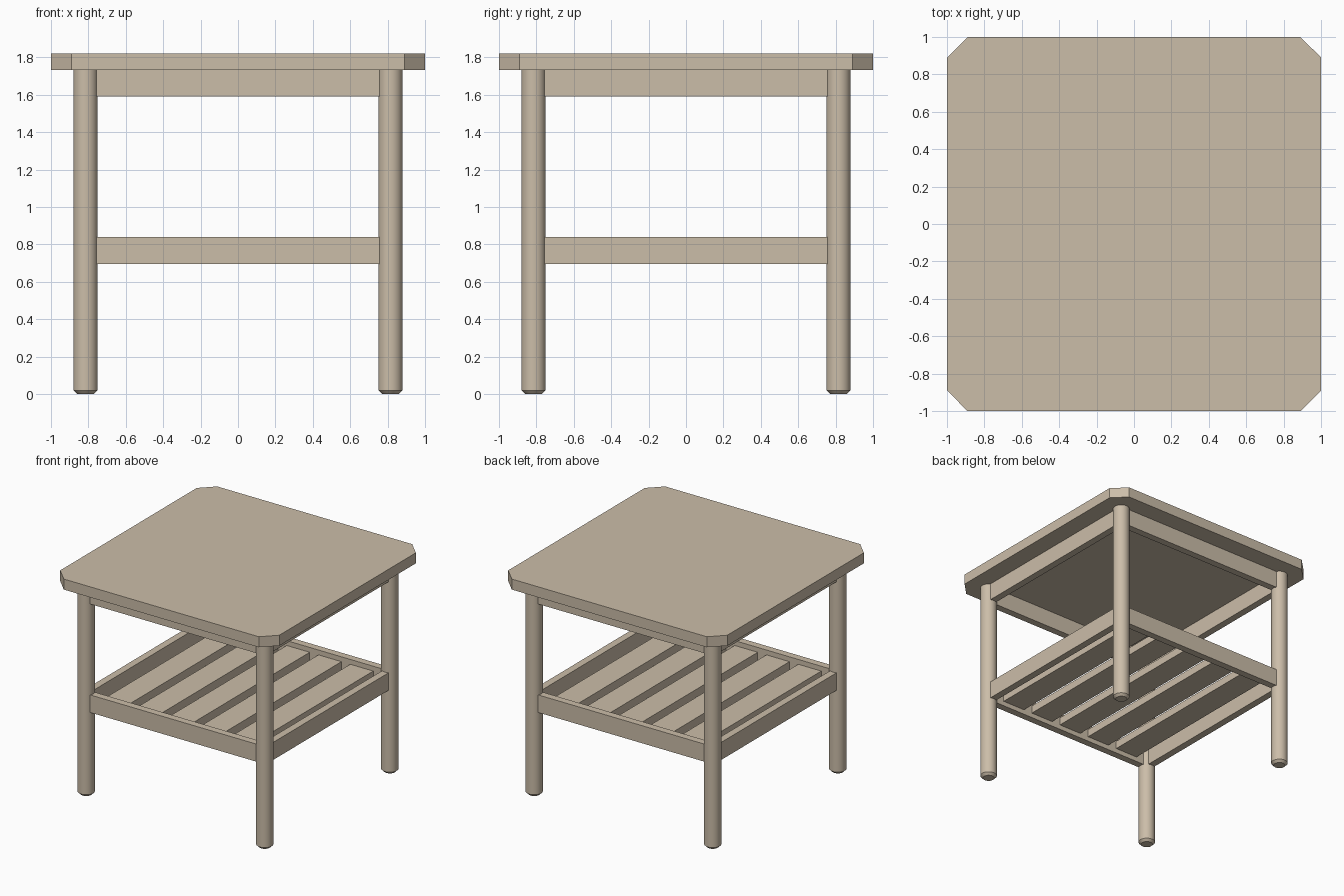
import bpy, bmesh, math

if "Cube" in bpy.data.objects:
    bpy.data.objects.remove(bpy.data.objects["Cube"])

wood = bpy.data.materials.new("light wood")
wood.diffuse_color = (0.60, 0.51, 0.395, 1)
wood.use_nodes = True
wood.node_tree.nodes["Principled BSDF"].inputs["Base Color"].default_value = wood.diffuse_color


def finish(name, bm):
    bmesh.ops.recalc_face_normals(bm, faces=bm.faces[:])
    me = bpy.data.meshes.new(name)
    bm.to_mesh(me)
    bm.free()
    me.materials.append(wood)
    ob = bpy.data.objects.new(name, me)
    bpy.context.collection.objects.link(ob)
    return ob


def box(name, x0, x1, y0, y1, z0, z1):
    bm = bmesh.new()
    bmesh.ops.create_cube(bm, size=1)
    for v in bm.verts:
        v.co = ((x0 + x1) / 2 + v.co.x * (x1 - x0),
                (y0 + y1) / 2 + v.co.y * (y1 - y0),
                (z0 + z1) / 2 + v.co.z * (z1 - z0))
    return finish(name, bm)


# Table top: square slab with clipped corners
c = 0.89
outline = [(-c, -1), (c, -1), (1, -c), (1, c), (c, 1), (-c, 1), (-1, c), (-1, -c)]
bm = bmesh.new()
face = bm.faces.new([bm.verts.new((x, y, 1.733)) for x, y in outline])
ext = bmesh.ops.extrude_face_region(bm, geom=[face])
for v in ext["geom"]:
    if isinstance(v, bmesh.types.BMVert):
        v.co.z = 1.82
finish("table_top", bm)

# Round legs with a bevelled foot
LEG, SEG = 0.815, 32
for sx, sy, label in ((-1, -1, "front_left"), (1, -1, "front_right"),
                      (-1, 1, "back_left"), (1, 1, "back_right")):
    bm = bmesh.new()
    rings = []
    for r, z in ((0.045, 0), (0.065, 0.02), (0.065, 1.735)):
        rings.append([bm.verts.new((sx * LEG + r * math.cos(2 * math.pi * i / SEG),
                                    sy * LEG + r * math.sin(2 * math.pi * i / SEG), z))
                      for i in range(SEG)])
    for a, b in zip(rings, rings[1:]):
        for i in range(SEG):
            j = (i + 1) % SEG
            bm.faces.new((a[i], a[j], b[j], b[i]))
    bm.faces.new(rings[0][::-1])
    bm.faces.new(rings[-1])
    ob = finish(label + "_leg", bm)
    bpy.context.view_layer.objects.active = ob
    ob.select_set(True)
    bpy.ops.object.shade_smooth_by_angle(angle=math.radians(30))
    ob.select_set(False)

# Upper aprons and lower shelf rails
for part, z0, z1 in (("apron", 1.59, 1.735), ("shelf_rail", 0.695, 0.84)):
    for s, fb, lr in ((-1, "front", "left"), (1, "back", "right")):
        a, b = sorted((s * 0.785, s * 0.845))
        box(f"{fb}_{part}", -0.76, 0.76, a, b, z0, z1)
        box(f"{lr}_{part}", a, b, -0.76, 0.76, z0, z1)

# Shelf slats running front to back
for i in range(5):
    x = (i - 2) * 0.29
    box(f"shelf_slat_{i + 1}", x - 0.105, x + 0.105, -0.79, 0.79, 0.735, 0.80)
